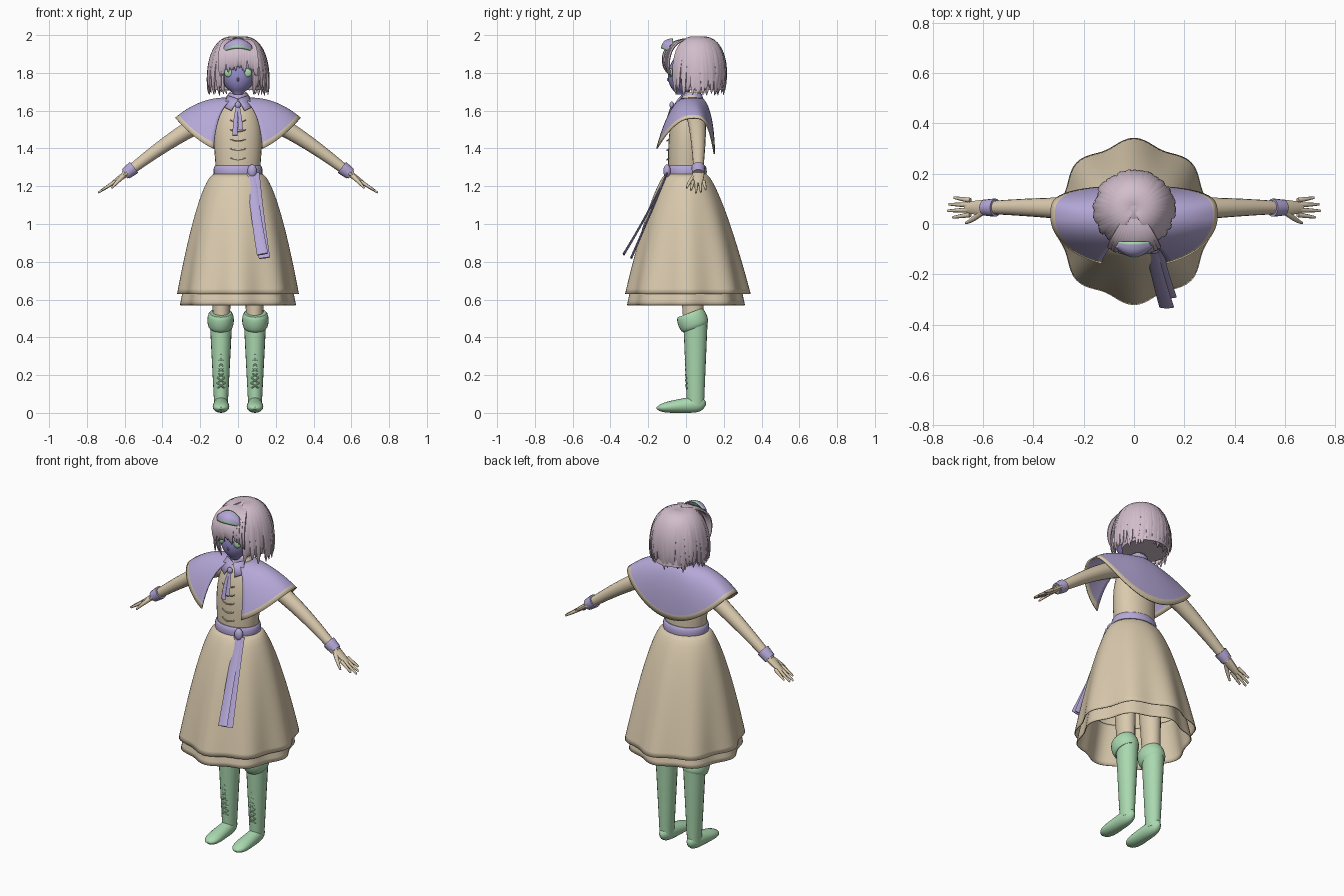
import bpy, bmesh, random
from math import sin, cos, pi, sqrt, radians
from mathutils import Vector as V

random.seed(4)
cube = bpy.data.objects.get("Cube")
if cube:
    bpy.data.objects.remove(cube, do_unlink=True)
X, Y, Z = V((1, 0, 0)), V((0, 1, 0)), V((0, 0, 1))
made = []

def material(name, red, green, blue):
    colour = (red, green, blue, 1)
    mat = bpy.data.materials.new(name)
    mat.use_nodes = True
    mat.diffuse_color = colour
    mat.node_tree.nodes["Principled BSDF"].inputs["Base Color"].default_value = colour
    return mat

BEIGE = material("beige cloth", .7, .59, .42)
LILAC = material("lilac cloth", .46, .39, .68)
FACE = material("violet face", .31, .27, .6)
HAIR = material("pink hair", .64, .51, .6)
GREEN = material("green leather", .4, .69, .43)

def finish(name, bm, materials, mirror=False, thick=0):
    bmesh.ops.recalc_face_normals(bm, faces=bm.faces)
    mesh = bpy.data.meshes.new(name)
    bm.to_mesh(mesh)
    bm.free()
    for mat in materials:
        mesh.materials.append(mat)
    ob = bpy.data.objects.new(name, mesh)
    bpy.context.collection.objects.link(ob)
    if mirror:
        ob.modifiers.new("mirror", 'MIRROR')
    if thick:
        shell = ob.modifiers.new("thickness", 'SOLIDIFY')
        shell.thickness, shell.offset = thick, 0
    made.append(ob)

def skin(bm, rings, closed=True, cap=True, trims=()):
    """Join rings of points with faces; rows listed in trims get the second material."""
    rows = [[bm.verts.new(p) for p in ring] for ring in rings]
    for j, (low, high) in enumerate(zip(rows, rows[1:])):
        for i in range(0 if closed else 1, len(low)):
            face = bm.faces.new((low[i - 1], low[i], high[i], high[i - 1]))
            face.material_index = int(j in trims)
    if cap:
        bm.faces.new(rows[0])
        bm.faces.new(rows[-1])

def tube(bm, rule, axis=None, up=Y, steps=10, sides=10, cap=True):
    """Loft ovals: rule(t) gives centre, half width, half depth and fold depth."""
    stations = [rule(i / steps) for i in range(steps + 1)]
    rings = []
    for i, (centre, wide, deep, fold) in enumerate(stations):
        along = axis or stations[min(i + 1, steps)][0] - stations[max(i - 1, 0)][0]
        side = along.cross(up).normalized()
        front = side.cross(along).normalized()
        turn = [2 * pi * q / sides for q in range(sides)]
        rings.append([centre + (1 - fold * (1 - cos(8 * a))) * (side * wide * cos(a) + front * deep * sin(a))
                      for a in turn])
    skin(bm, rings, cap=cap)

def bezier(points, t):
    points = [V(p) for p in points]
    while len(points) > 1:
        points = [a.lerp(b, t) for a, b in zip(points, points[1:])]
    return points[0]

def limb(bm, points, start, end, flat=1, **options):
    """Tapered tube along a Bezier path."""
    def rule(t):
        w = start + (end - start) * t ** 1.5
        return bezier(points, t), w, w * flat, 0
    tube(bm, rule, **options)

def lock(bm, points, width, up):
    """Strand of hair, thin at both ends."""
    def rule(t):
        w = .002 + width * sqrt(abs(sin(pi * t)))
        return bezier(points, t), w * .6, w, 0
    tube(bm, rule, up=up, steps=16, sides=6)

def part(name, mat, build, *shape, mirror=False, thick=0, **options):
    bm = bmesh.new()
    build(bm, *shape, **options)
    finish(name, bm, [mat], mirror, thick)

def ball(name, mat, place, size, mirror=False):
    bm = bmesh.new()
    bmesh.ops.create_uvsphere(bm, u_segments=20, v_segments=12, radius=1)
    bmesh.ops.scale(bm, vec=size, verts=bm.verts)
    bmesh.ops.translate(bm, vec=place, verts=bm.verts)
    finish(name, bm, [mat], mirror)

def dome(t):
    return sqrt(abs(sin(pi * t)))

# Bodice, skirts and sash
part("bodice", BEIGE, tube, lambda t: (V((0, .035 * t ** 4, 1.24 + .46 * t)),
     .042 + .07 * (1 - t ** 5) + .015 * sin(pi * t), .042 + .053 * (1 - t ** 4), 0), axis=Z, steps=24, sides=28)
part("skirt", BEIGE, tube, lambda t: (V((0, .01 * t, 1.27 - .64 * t)),
     .12 + .2 * t ** .6, .1 + .23 * t ** .7, .04 * t), axis=Z, steps=24, sides=96, cap=False, thick=.005)
part("underskirt", BEIGE, tube, lambda t: (V((0, 0, .8 - .23 * t)),
     .26 + .045 * t, .26 + .05 * t, .03 + .01 * t), axis=Z, sides=96, cap=False, thick=.005)
part("waist_sash", LILAC, tube, lambda t: (V((0, 0, 1.245 + .065 * t)),
     .12 + .01 * dome(t), .1 + .01 * dome(t), 0), axis=Z, sides=28)
bm = bmesh.new()
for i in range(5):
    z = 1.34 + .05 * i
    limb(bm, [(0, -.1, z), (.02, -.1, z), (.04, -.09, z + .01)], .004, .003, up=Z, sides=6)
finish("bodice_fastenings", bm, [BEIGE], mirror=True)
ball("sash_knot", LILAC, (.075, -.1, 1.28), (.025, .02, .035))
bm = bmesh.new()
limb(bm, [(.07, -.1, 1.27), (.09, -.2, 1.05), (.13, -.33, .84)], .024, .03, flat=.2)
limb(bm, [(.09, -.1, 1.27), (.11, -.19, 1.05), (.14, -.29, .82)], .024, .03, flat=.2)
finish("sash_tails", bm, [LILAC])

# Capelet with a contrasting hem, open at the front
bm = bmesh.new()
rings = []
for t in [i / 10 for i in range(10)] + [.93, 1]:
    ring = []
    for i in range(33):
        a = radians(157) * i / 32
        s, c = sin(a), cos(a)
        neck = (.055 * s, .03 + .055 * c, 1.665)
        shoulder = (.2 * s ** .6, .02 + .125 * c, 1.67 - .06 * c * c)
        hem = (.33 * s, .03 + (.12 * sqrt(c) if c > 0 else .2 * c), 1.56 - .19 * c * c)
        ring.append(bezier([neck, shoulder, hem], t))
    rings.append(ring)
skin(bm, rings, closed=False, cap=False, trims=[len(rings) - 2])
finish("capelet", bm, [LILAC, BEIGE], mirror=True, thick=.008)

# Collar and neck ribbon
part("collar", LILAC, tube, lambda t: (V((0, .03, 1.63 + .06 * t)), .07 - .02 * t, .07 - .02 * t, 0),
     axis=Z, sides=24, cap=False, thick=.006)
bm = bmesh.new()
corners = (0, -.04, 1.66), (.055, -.02, 1.68), (.075, -.055, 1.62), (.035, -.08, 1.6)
bm.faces.new([bm.verts.new(p) for p in corners])
finish("collar_points", bm, [LILAC], mirror=True, thick=.008)
ball("ribbon_knot", LILAC, (0, -.075, 1.63), (.016, .012, .018))
bm = bmesh.new()
for x, z in ((-.016, 1.47), (.012, 1.5)):
    limb(bm, [(0, -.075, 1.63), (x, -.1, 1.57), (x, -.115, z)], .008, .014, flat=.25)
finish("neck_ribbon", bm, [LILAC])

# Arms and hands
part("arm", BEIGE, limb, [(.1, .05, 1.58), (.3, .07, 1.5), (.6, .065, 1.26)], .05, .024, sides=16, mirror=True)
part("wristband", LILAC, limb, [(.55, .065, 1.3), (.595, .065, 1.265)], .036, .031, sides=16, mirror=True)
bm = bmesh.new()
limb(bm, [(.58, .065, 1.275), (.63, .065, 1.24), (.67, .065, 1.21)], .017, .01, flat=2)
for i, reach in enumerate((.06, .08, .075, .055)):
    y, spread = .037 + .019 * i, (i - 1.5) * .007
    limb(bm, [(.65, y, 1.225), (.66 + reach, y + spread, 1.22 - reach * .68)], .01, .005, sides=8)
limb(bm, [(.6, .05, 1.26), (.64, .015, 1.225), (.668, .004, 1.19)], .013, .005, sides=8)
finish("hand", bm, [BEIGE], mirror=True)

# Legs and boots
part("leg", BEIGE, limb, [(.088, .04, .45), (.088, .02, 1)], .045, .07, flat=1.2, sides=18, mirror=True)
part("boot_shaft", GREEN, tube, lambda t: (V((.09, .05, .04 + .46 * t)), .036 + .024 * t, .045 + .02 * t, 0),
     axis=Z, sides=20, mirror=True)

def foot(t):
    end = max(.2, sqrt(1 - (2 * t - 1) ** 4))
    return V((.09, .105 - .26 * t, .05 - .025 * t)), (.036 + .012 * t) * end, (.05 - .025 * t) * end, 0

part("boot_foot", GREEN, tube, foot, axis=Y, up=Z, steps=20, sides=20, mirror=True)
part("boot_cuff", GREEN, tube, lambda t: (V((.092, .05 - .03 * t, .45 + .08 * t)),
     .058 + .012 * dome(t), .068 + .012 * dome(t), 0), sides=24, mirror=True)
bm = bmesh.new()
for i in range(11):
    z = .13 + .028 * i
    y = .01 - .08 * (z - .1) / 4
    for s in (-.02, .02):
        limb(bm, [(.09 - s, y, z), (.09, y - .02, z + .014), (.09 + s, y, z + .028)], .004, .004, sides=6, steps=4)
finish("boot_laces", bm, [GREEN], mirror=True)

# Head and eyes
def head(t):
    r = .108 * max(.08, sin(pi * t)) ** .6
    return V((0, .1 * t - .03, 1.685 + .29 * t)), r, r, 0

part("head", FACE, tube, head, axis=Z, steps=24, sides=28)
ball("nose", FACE, (0, -.09, 1.765), (.006, .01, .012))
ball("eye", GREEN, (.05, -.08, 1.8), (.023, .012, .023), mirror=True)

# Hair: inner cap, hanging locks and fringe
part("hair_cap", HAIR, tube, lambda t: (V((0, .09 - .025 * t, 1.71 + .28 * t)),
     .02 + .105 * sqrt(1 - t ** 4), .02 + .1 * sqrt(1 - t ** 4), 0), axis=Z, steps=20, sides=28)
bm = bmesh.new()
for i in range(66):
    a = radians(random.uniform(-2, 2) - 143 + 4.4 * i)
    out, across, crown = V((sin(a), cos(a), 0)), V((cos(a), -sin(a), 0)), .06 * Y
    flare = random.uniform(.12, .14) + .03 * abs(out.x) * random.random()
    lock(bm, [crown + 1.985 * Z, crown + out * .14 + 2.01 * Z, crown + out * .165 + 1.82 * Z,
              crown + out * flare + random.uniform(1.68, 1.73) * Z], .017, across)
finish("hair_locks", bm, [HAIR])
bm = bmesh.new()
for i in range(15):
    x = .014 * (i - 7)
    y = 3 * x * x
    tip = V((x + random.uniform(-.008, .008), y - .11, random.uniform(1.81, 1.835) - 4 * x * x))
    lock(bm, [(x * .3, .03, 1.98), (x, y - .11, 1.98), (x, y - .14, 1.88), tip], .012, X)
finish("fringe", bm, [HAIR])

# Headband with piped edges
bm = bmesh.new()
rings = []
for t in (0, .15, .3, .5, .7, .88, 1):
    ring = []
    for i in range(17):
        u = i / 8 - 1
        low = V((.08 * u, .05 * u * u - .13, 1.93 - .02 * u * u))
        high = V((.06 * u, -.07, 1.98 - .03 * u * u))
        ring.append(low.lerp(high, t) + (Z - Y) * .012 * sin(pi * t))
    rings.append(ring)
skin(bm, rings, closed=False, cap=False, trims=(0, 5))
finish("headband", bm, [LILAC, GREEN], thick=.007)

# Smooth shading that keeps edges
bpy.ops.object.select_all(action='DESELECT')
for ob in made:
    ob.select_set(True)
bpy.context.view_layer.objects.active = made[0]
bpy.ops.object.shade_smooth_by_angle(angle=radians(45))
